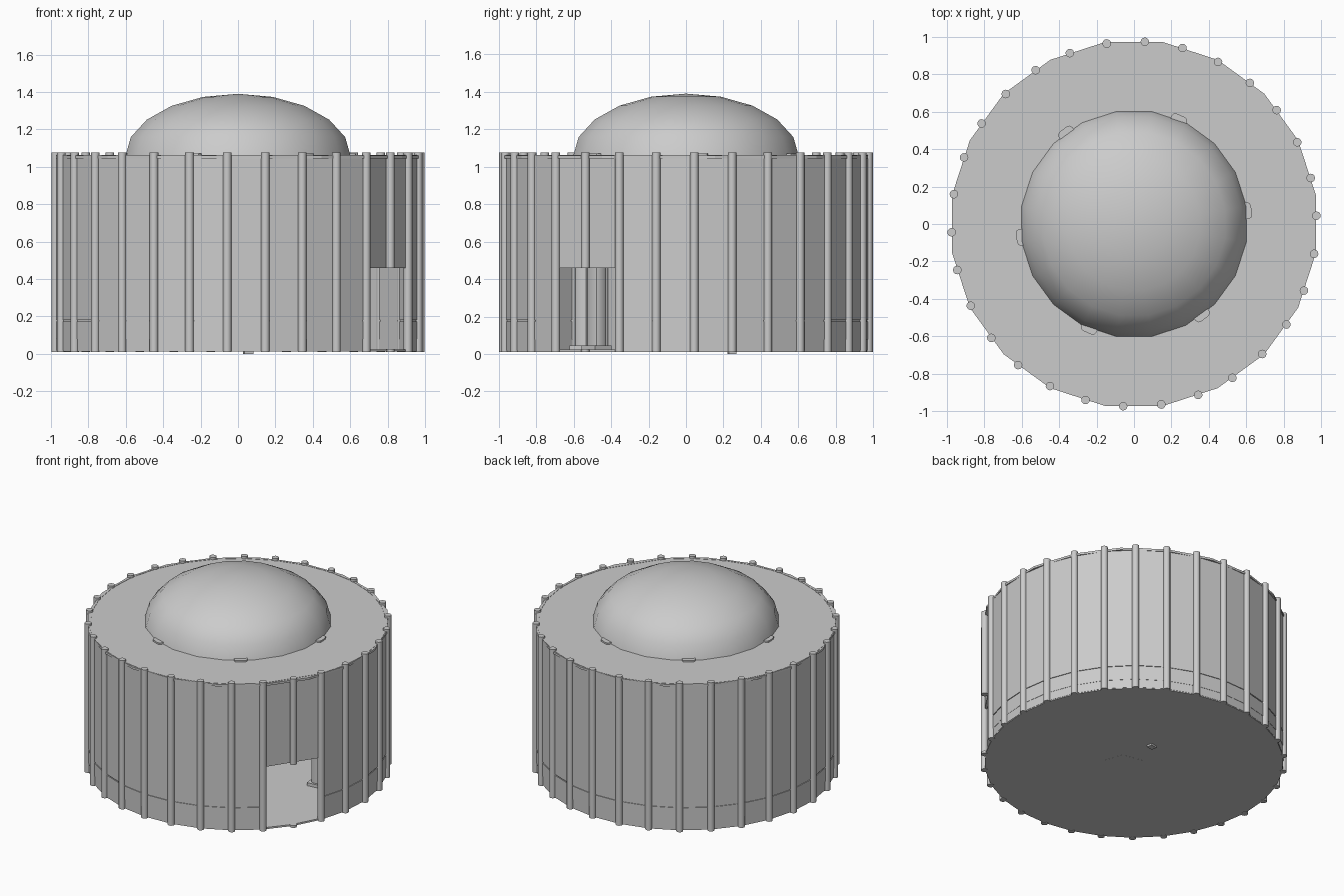
import bpy, bmesh, math
from mathutils import Matrix, Vector

if "Cube" in bpy.data.objects:
    bpy.data.objects.remove(bpy.data.objects["Cube"])

N = 30                 # wall posts
R = 0.976              # radius of the post ring
A0 = 2.6               # angle of the first post, degrees
DOOR_POST = 27         # post above the doorway (at -33.4 degrees)


def polar(r, deg, z=0.0):
    a = math.radians(deg)
    return Vector((r * math.cos(a), r * math.sin(a), z))


def finish(name, bm, smooth=None):
    bmesh.ops.recalc_face_normals(bm, faces=bm.faces)
    me = bpy.data.meshes.new(name)
    bm.to_mesh(me)
    bm.free()
    ob = bpy.data.objects.new(name, me)
    bpy.context.collection.objects.link(ob)
    if smooth:
        bpy.ops.object.select_all(action='DESELECT')
        ob.select_set(True)
        bpy.context.view_layer.objects.active = ob
        bpy.ops.object.shade_smooth_by_angle(angle=math.radians(smooth))
    return ob


def prism(bm, x, y, r, z0, z1, sides=12, turn=0):
    m = Matrix.Translation((x, y, (z0 + z1) / 2)) @ Matrix.Rotation(math.radians(turn), 4, 'Z')
    bmesh.ops.create_cone(bm, cap_ends=True, segments=sides, radius1=r, radius2=r,
                          depth=z1 - z0, matrix=m)


def box(bm, centre, size, turn=0, bevel=0):
    m = (Matrix.Translation(centre) @ Matrix.Rotation(math.radians(turn), 4, 'Z')
         @ Matrix.Diagonal((*size, 1)))
    vs = bmesh.ops.create_cube(bm, size=1, matrix=m)['verts']
    if bevel:
        es = [e for e in {e for v in vs for e in v.link_edges}
              if abs(e.verts[0].co.z - e.verts[1].co.z) > 0.01]
        bmesh.ops.bevel(bm, geom=es, offset=bevel, segments=2, affect='EDGES', profile=0.5)


def panel(bm, a, b, z0, z1, r, thick=0.016):
    # mitred wall slab between two angles
    q = [polar(rr, d, z) for z in (z0, z1) for rr, d in
         ((r, a), (r, b), (r - thick, b), (r - thick, a))]
    v = [bm.verts.new(c) for c in q]
    for f in ((0, 1, 2, 3), (4, 5, 6, 7), (0, 1, 5, 4), (1, 2, 6, 5), (2, 3, 7, 6), (3, 0, 4, 7)):
        bm.faces.new([v[i] for i in f])


# wall panels in three stacked rows, leaving two bays for the doorway
bm = bmesh.new()
for i in range(N):
    if i in (DOOR_POST - 1, DOOR_POST):
        continue
    a = A0 + 12 * i
    for z0, z1, r in ((0.018, 0.078, R - 0.002), (0.078, 0.174, R), (0.181, 1.062, R)):
        panel(bm, a, a + 12, z0, z1, r)
# flat panel above the doorway
c = A0 + 12 * DOOR_POST
panel(bm, c - 12, c + 12, 0.46, 1.062, R)
finish("wall_panels", bm)

# thin inset strip behind the groove
bm = bmesh.new()
for i in range(N):
    if i not in (DOOR_POST - 1, DOOR_POST):
        panel(bm, A0 + 12 * i, A0 + 12 * i + 12, 0.172, 0.183, R - 0.005, 0.008)
finish("wall_groove", bm)

# round posts, the one in the doorway cut short with a stub below
bm = bmesh.new()
for i in range(N):
    p = polar(R, A0 + 12 * i)
    if i == DOOR_POST:
        prism(bm, p.x, p.y, 0.023, 0.46, 1.076)
        prism(bm, p.x, p.y, 0.023, 0.01, 0.026)
    else:
        prism(bm, p.x, p.y, 0.023, 0.01, 1.076)
finish("wall_posts", bm, 40)

# floor
bm = bmesh.new()
prism(bm, 0, 0, R - 0.004, 0.012, 0.024, N, A0 + 90)
finish("floor", bm)

# flat roof ring, open under the dome
bm = bmesh.new()
rings = [[bm.verts.new(polar(r, 9 + 18 * k, z)) for k in range(20)]
         for r, z in ((0.985, 1.06), (0.985, 1.045), (0.59, 1.045), (0.59, 1.06))]
for j in range(4):
    s, t = rings[j], rings[(j + 1) % 4]
    for k in range(20):
        n = (k + 1) % 20
        bm.faces.new((s[k], s[n], t[n], t[k]))
finish("roof", bm)

# dome
bm = bmesh.new()
rings = [[bm.verts.new(polar(0.61 * math.cos(math.radians(18 * j)), 9 + 18 * k,
                             1.055 + 0.335 * math.sin(math.radians(18 * j))))
          for k in range(20)] for j in range(5)]
top = bm.verts.new((0, 0, 1.39))
for k in range(20):
    n = (k + 1) % 20
    for s, t in zip(rings, rings[1:]):
        bm.faces.new((s[k], s[n], t[n], t[k]))
    bm.faces.new((rings[-1][k], rings[-1][n], top))
finish("dome", bm, 40)

# six inner pillars with feet, their tops showing at the dome rim
bm = bmesh.new()
for k in range(6):
    a = 6.7 + 60 * k
    box(bm, polar(0.595, a, 0.546), (0.075, 0.09, 1.05), a, 0.02)
    box(bm, polar(0.595, a, 0.033), (0.11, 0.12, 0.025), a)
finish("inner_pillars", bm, 40)

# hearth in the floor and a small peg under it
bm = bmesh.new()
prism(bm, 0.027, -0.08, 0.15, 0.0115, 0.05, 6, 20)
finish("hearth", bm)
bm = bmesh.new()
box(bm, (0.055, 0.245, 0.025), (0.05, 0.04, 0.05), 10)
finish("floor_peg", bm)
